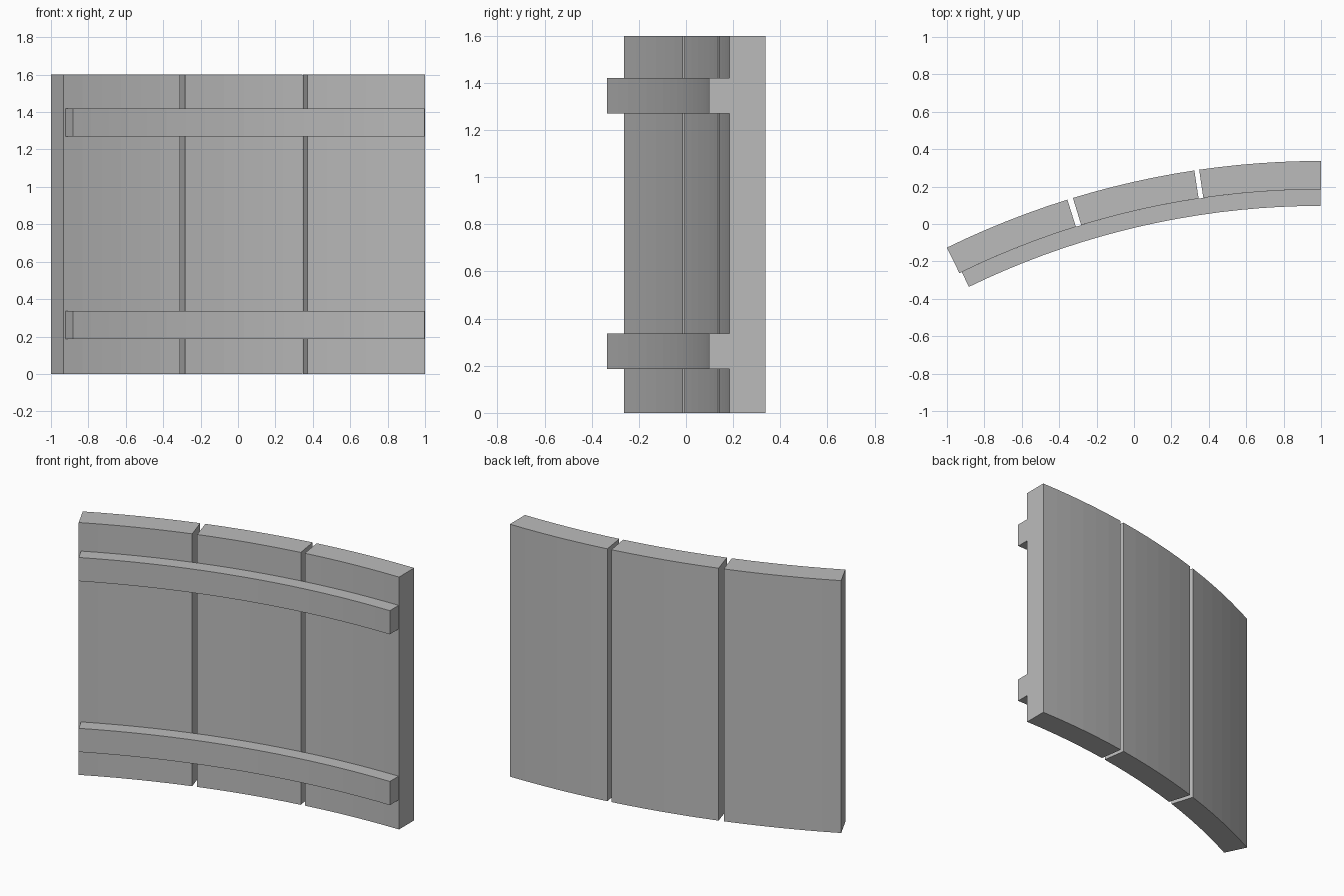
import bpy, bmesh, math

if "Cube" in bpy.data.objects:
    bpy.data.objects.remove(bpy.data.objects["Cube"])

CX, CY = 1.0, -4.213          # centre of the curve
R_OUT, R_IN, R_RAIL = 4.55, 4.398, 4.31

grey = bpy.data.materials.new("plain grey")
grey.diffuse_color = (0.5, 0.5, 0.5, 1)
grey.use_nodes = True
grey.node_tree.nodes["Principled BSDF"].inputs["Base Color"].default_value = grey.diffuse_color


def arc_block(name, r0, r1, a0, a1, z0, z1, steps):
    """Curved bar: an arc-shaped plan outline extruded upward."""
    angles = [math.radians(a0 + (a1 - a0) * i / steps) for i in range(steps + 1)]

    def point(r, a, z):
        return (CX - r * math.sin(a), CY + r * math.cos(a), z)

    bm = bmesh.new()
    rings = [[bm.verts.new(point(r, a, z))
              for r, z in ((r0, z0), (r1, z0), (r1, z1), (r0, z1))] for a in angles]
    for p, q in zip(rings, rings[1:]):
        for k in range(4):
            bm.faces.new((p[k], p[(k + 1) % 4], q[(k + 1) % 4], q[k]))
    bm.faces.new(rings[0])
    bm.faces.new(rings[-1])
    bmesh.ops.recalc_face_normals(bm, faces=bm.faces)
    mesh = bpy.data.meshes.new(name)
    bm.to_mesh(mesh)
    bm.free()
    mesh.materials.append(grey)
    obj = bpy.data.objects.new(name, mesh)
    bpy.context.collection.objects.link(obj)


# Three upright curved boards with narrow gaps
for i, (a0, a1) in enumerate([(0, 8.23), (8.56, 16.95), (17.34, 26.08)]):
    arc_block(f"board_{i + 1}", R_IN, R_OUT, a0, a1, 0, 1.6, 6)

# Two horizontal rails on the inside of the curve
for name, z in (("lower_rail", 0.187), ("upper_rail", 1.27)):
    arc_block(name, R_RAIL, R_IN, 0.04, 25.9, z, z + 0.15, 18)
